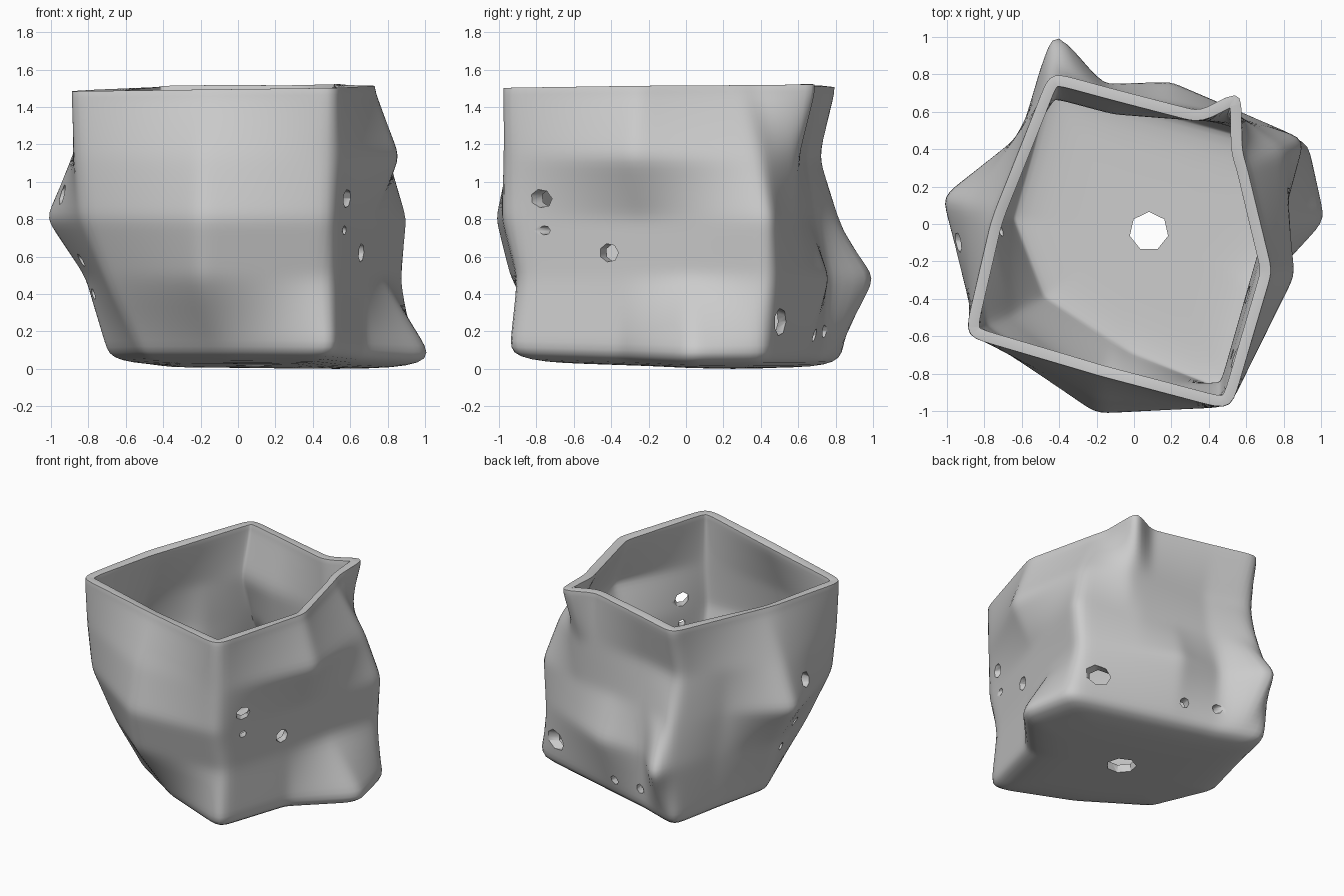
import bpy, bmesh, math
from mathutils import Matrix

if "Cube" in bpy.data.objects:
    bpy.data.objects.remove(bpy.data.objects["Cube"])

# Main corners (x, y) of the crumpled wall at five heights
LEVELS = [
    (0.10, [(.51, -.97), (-.05, -.74), (-.53, -.43), (-.71, .03), (-.6, .42), (-.49, .86),
            (-.13, .73), (.94, .44), (1.04, .02), (.68, -.36)]),
    (0.50, [(.51, -.9), (-.2, -.94), (-.71, -.52), (-.82, .08), (-.6, .5), (-.43, 1.07),
            (-.17, .75), (.2, .77), (.89, .46), (.65, -.41)]),
    (0.82, [(.51, -.98), (-.2, -1.02), (-.84, -.58), (-1.04, .15), (-.64, .45), (-.44, .84),
            (-.1, .69), (.45, .6), (.92, .46), (.69, -.35)]),
    (1.15, [(.51, -.98), (-.2, -.94), (-.88, -.59), (-.89, .1), (-.45, .73),
            (-.1, .64), (.54, .6), (.8, .4), (.87, -.28)]),
    (1.52, [(.52, -1.0), (-.91, -.6), (-.76, 0), (-.45, .82), (.36, .6),
            (.58, .74), (.57, .38), (.73, -.25)]),
]
N, STEPS = 180, 10


def radius(poly, ang):
    """Distance from the axis to the polygon in one direction."""
    dx, dy = math.cos(ang), math.sin(ang)
    best = 0
    for (ax, ay), (bx, by) in zip(poly, poly[1:] + poly[:1]):
        ex, ey = bx - ax, by - ay
        den = dx * ey - dy * ex
        if abs(den) < 1e-9:
            continue
        r = (ax * ey - ay * ex) / den
        s = (ax * dy - ay * dx) / den
        if r > 0 and -1e-6 <= s <= 1 + 1e-6:
            best = max(best, r)
    return best


# Floor rings curving up to the wall, then lofted wall rings
angles = [2 * math.pi * i / N for i in range(N)]
table = [(z, [radius(p, a) for a in angles]) for z, p in LEVELS]
rings = []
for k in range(1, 10):
    s = math.sin(k * math.pi / 20)
    rings.append(([r * s for r in table[0][1]], .012 + .06 * s ** 10))
for (z0, r0), (z1, r1) in zip(table, table[1:]):
    for k in range(STEPS):
        t = k / STEPS
        rings.append(([a + (b - a) * t for a, b in zip(r0, r1)], z0 + (z1 - z0) * t))
rings.append((table[-1][1], table[-1][0]))

bm = bmesh.new()
rows = []
for rads, z in rings:
    row = []
    for r, a in zip(rads, angles):
        x, y = r * math.cos(a), r * math.sin(a)
        # Slight tilt of the rim, floor a little higher towards the front left
        lift = (.015 * x + .01 * y) * max(0, z - 1.1) / .4
        lift += max(0, .02 - .02 * x - .03 * y) * max(0, 1 - z / .4)
        row.append(bm.verts.new((x, y, z + lift)))
    rows.append(row)
centre = bm.verts.new((0, 0, .032))
for i in range(N):
    j = (i + 1) % N
    bm.faces.new((centre, rows[0][j], rows[0][i]))
    for lo, hi in zip(rows, rows[1:]):
        bm.faces.new((lo[i], lo[j], hi[j], hi[i]))
# Soften the creases, keeping the rim height
rim_z = [v.co.z for v in rows[-1]]
inner = [v for row in rows[1:] for v in row]
for _ in range(5):
    bmesh.ops.smooth_vert(bm, verts=inner, factor=.5, use_axis_x=True, use_axis_y=True, use_axis_z=True)
    for v, z in zip(rows[-1], rim_z):
        v.co.z = z
low = min(v.co.z for v in bm.verts)
for v in bm.verts:
    v.co.z -= low
mesh = bpy.data.meshes.new("crumpled_pot")
bm.to_mesh(mesh)
bm.free()
pot = bpy.data.objects.new("crumpled_pot", mesh)
bpy.context.collection.objects.link(pot)

# Wall holes (degrees around, height, radius) and the drain hole
HOLES = [(-53, .91, .05), (-53, .74, .025), (-32, .62, .05), (34, .25, .075), (80, .18, .035),
         (100, .2, .035), (186, .93, .055), (188, .58, .035), (183, .4, .03)]
bm = bmesh.new()
for deg, z, r in HOLES:
    place = (Matrix.Translation((0, 0, z)) @ Matrix.Rotation(math.radians(deg), 4, 'Z')
             @ Matrix.Translation((.82, 0, 0)) @ Matrix.Rotation(math.pi / 2, 4, 'Y'))
    bmesh.ops.create_cone(bm, cap_ends=True, segments=7, radius1=r, radius2=r, depth=.54, matrix=place)
bmesh.ops.create_cone(bm, cap_ends=True, segments=7, radius1=.105, radius2=.105, depth=.4,
                      matrix=Matrix.Translation((.08, -.04, 0)))
cut_mesh = bpy.data.meshes.new("hole_cutter")
bm.to_mesh(cut_mesh)
bm.free()
cutter = bpy.data.objects.new("hole_cutter", cut_mesh)
cutter.hide_render = True
bpy.context.collection.objects.link(cutter)

# Wall thickness, rounded rim, holes
solid = pot.modifiers.new("thickness", 'SOLIDIFY')
solid.thickness = .06
solid.offset = -1
bevel = pot.modifiers.new("round_rim", 'BEVEL')
bevel.width = .02
bevel.segments = 3
bevel.limit_method = 'ANGLE'
bevel.angle_limit = math.radians(60)
holes = pot.modifiers.new("holes", 'BOOLEAN')
holes.operation = 'DIFFERENCE'
holes.solver = 'EXACT'
holes.object = cutter

bpy.context.view_layer.objects.active = pot
pot.select_set(True)
for name in ("thickness", "round_rim", "holes"):
    bpy.ops.object.modifier_apply(modifier=name)
bpy.data.objects.remove(cutter)
bpy.ops.object.shade_smooth_by_angle(angle=math.radians(55))
